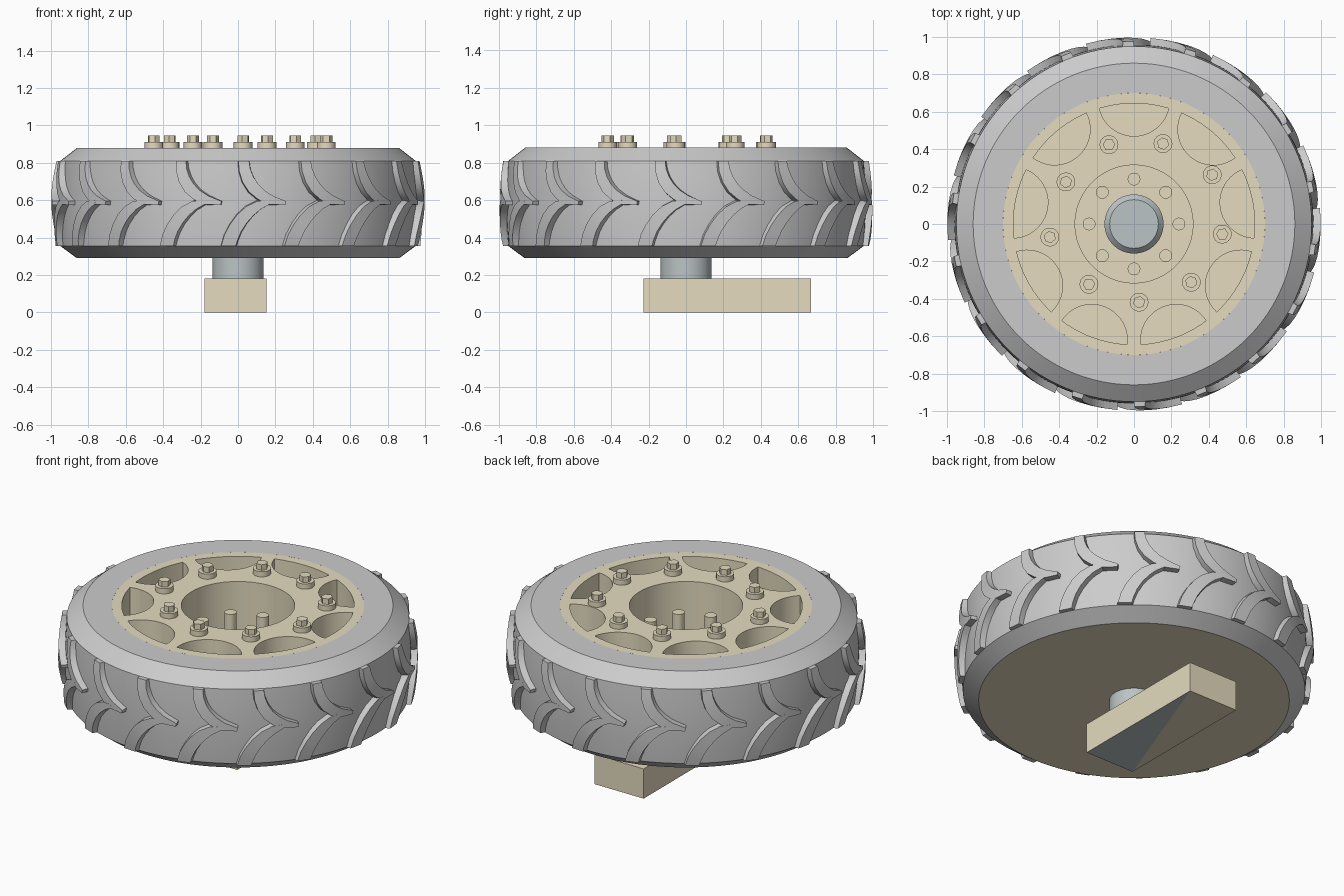
import bpy, bmesh
from math import sin, cos, pi, radians, acos, atan2, hypot

if "Cube" in bpy.data.objects:
    bpy.data.objects.remove(bpy.data.objects["Cube"])


def material(name, rgb):
    m = bpy.data.materials.new(name)
    m.diffuse_color = (*rgb, 1)
    m.use_nodes = True
    m.node_tree.nodes["Principled BSDF"].inputs["Base Color"].default_value = m.diffuse_color
    return m


TAN = material("tan_metal", (0.78, 0.71, 0.52))
STEEL = material("blue_grey_steel", (0.5, 0.55, 0.56))


def finish(bm, name, mats=(), smooth=True):
    bmesh.ops.remove_doubles(bm, verts=bm.verts, dist=1e-5)
    bmesh.ops.recalc_face_normals(bm, faces=bm.faces)
    me = bpy.data.meshes.new(name)
    bm.to_mesh(me)
    bm.free()
    ob = bpy.data.objects.new(name, me)
    bpy.context.collection.objects.link(ob)
    for m in mats:
        me.materials.append(m)
    if smooth:
        smooth_object(ob)
    return ob


def smooth_object(ob):
    bpy.ops.object.select_all(action='DESELECT')
    ob.select_set(True)
    bpy.context.view_layer.objects.active = ob
    bpy.ops.object.shade_smooth_by_angle(angle=radians(25))


def add_lathe(bm, profile, seg, at=(0, 0), turn=0.0, closed=False):
    """Revolve (radius, z) points around a vertical axis."""
    rings = []
    for i in range(seg):
        a = turn + 2 * pi * i / seg
        rings.append([bm.verts.new((at[0] + r * cos(a), at[1] + r * sin(a), z)) for r, z in profile])
    n = len(profile)
    for i in range(seg):
        p, q = rings[i], rings[(i + 1) % seg]
        for j in range(n if closed else n - 1):
            k = (j + 1) % n
            if profile[j][0] == 0:
                bm.faces.new((p[j], q[k], p[k]))
            elif profile[k][0] == 0:
                bm.faces.new((p[j], q[j], p[k]))
            else:
                bm.faces.new((p[j], q[j], q[k], p[k]))


# Tyre carcass: bevelled shoulders and a slightly crowned face
bm = bmesh.new()
add_lathe(bm, [(0.70, 0.88), (0.86, 0.88), (0.95, 0.81), (0.958, 0.70), (0.96, 0.58),
               (0.958, 0.46), (0.95, 0.355), (0.862, 0.29), (0.70, 0.31)], 128, closed=True)
finish(bm, "tyre")


# Tread lugs: curved bars, (degrees, z, half width) along the centre line
def add_lug(bm, path, offset):
    sections = []
    for i, (a, z, w) in enumerate(path):
        a0, z0, _ = path[max(i - 1, 0)]
        a1, z1, _ = path[min(i + 1, len(path) - 1)]
        dx, dz = radians(a1 - a0), z1 - z0
        if i == 0:
            dx = 0
        ln = hypot(dx, dz)
        nx, nz = -dz / ln, dx / ln
        top = 0.998 - 0.4 * (z - 0.58) ** 2
        ring = []
        for s, r in ((-1, 0.94), (-0.85, top), (0.85, top), (1, 0.94)):
            ang = radians(a + offset) + nx * w * s
            ring.append(bm.verts.new((r * sin(ang), -r * cos(ang), z + nz * w * s)))
        sections.append(ring)
    for p, q in zip(sections, sections[1:]):
        for j in range(4):
            k = (j + 1) % 4
            bm.faces.new((p[j], p[k], q[k], q[j]))
    bm.faces.new(sections[0])
    bm.faces.new(sections[-1][::-1])


UPPER = [(0, 0.81, 0.034), (0.3, 0.76, 0.036), (1.3, 0.71, 0.038), (3.0, 0.665, 0.038),
         (5.4, 0.628, 0.035), (8.6, 0.600, 0.028), (13, 0.584, 0.012)]
LOWER = [(0, 0.355, 0.047), (0.8, 0.40, 0.045), (2.2, 0.45, 0.042), (4.2, 0.50, 0.040),
         (6.6, 0.542, 0.036), (9.4, 0.573, 0.028), (13, 0.592, 0.012)]
for name, path, start in (("upper_tread_lugs", UPPER, 1.8), ("lower_tread_lugs", LOWER, -3)):
    bm = bmesh.new()
    for i in range(18):
        add_lug(bm, path, start + 20 * i)
    finish(bm, name)

# Wheel body with the deep central well; its bottom closes the tyre
bm = bmesh.new()
add_lathe(bm, [(0, 0.29), (0.861, 0.29), (0.70, 0.312), (0.70, 0.66), (0.315, 0.66),
               (0.315, 0.45), (0, 0.45)], 96)
finish(bm, "wheel_body", [TAN])

# Wheel face plate: outline, bore and nine scalloped pockets
cu = bpy.data.curves.new("wheel_face", 'CURVE')
cu.dimensions, cu.fill_mode, cu.extrude = '2D', 'BOTH', 0.115


def outline(points):
    s = cu.splines.new('POLY')
    s.points.add(len(points) - 1)
    for p, (x, y) in zip(s.points, points):
        p.co = (x, y, 0, 1)
    s.use_cyclic_u = True


for r in (0.70, 0.315):
    outline([(r * cos(2 * pi * i / 96), r * sin(2 * pi * i / 96)) for i in range(96)])
RO, RC, RS = 0.645, 0.66, 0.19
half = acos((RO**2 + RC**2 - RS**2) / (2 * RO * RC))
t0 = atan2(RO * sin(half), RO * cos(half) - RC)
shape = [(RO * cos(half * (i / 5 - 1)), RO * sin(half * (i / 5 - 1))) for i in range(11)]
for i in range(1, 20):
    t = t0 + (2 * pi - 2 * t0) * i / 20
    shape.append((RC + RS * cos(t), RS * sin(t)))
for k in range(9):
    c, s = cos(radians(90 + 40 * k)), sin(radians(90 + 40 * k))
    outline([(x * c - y * s, x * s + y * c) for x, y in shape])
face = bpy.data.objects.new("wheel_face", cu)
face.location.z = 0.765
bpy.context.collection.objects.link(face)
cu.materials.append(TAN)
bpy.ops.object.select_all(action='DESELECT')
face.select_set(True)
bpy.context.view_layer.objects.active = face
bpy.ops.object.convert(target='MESH')
smooth_object(bpy.context.view_layer.objects.active)

# Hex bolts on round washers
BOLTS = [(-.134, .424), (.155, .43), (.418, .263), (.472, -.054), (.306, -.311),
         (.027, -.418), (-.241, -.322), (-.45, -.07), (-.364, .225)]
bm = bmesh.new()
for i, at in enumerate(BOLTS):
    add_lathe(bm, [(0, 0.875), (0.05, 0.875), (0.05, 0.912), (0, 0.912)], 24, at)
    add_lathe(bm, [(0, 0.911), (0.033, 0.911), (0.033, 0.946), (0, 0.946)], 6, at, 0.7 * i)
finish(bm, "wheel_bolts", [TAN])

# Studs standing in the central well
bm = bmesh.new()
for i in range(8):
    a = pi / 4 * i
    add_lathe(bm, [(0, 0.44), (0.034, 0.44), (0.034, 0.73), (0, 0.73)], 20,
              (0.24 * cos(a), 0.24 * sin(a)))
finish(bm, "hub_studs", [TAN])

# Axle shaft with a bevelled hub cap inside the well
bm = bmesh.new()
add_lathe(bm, [(0, 0.17), (0.137, 0.17), (0.137, 0.44), (0.158, 0.44), (0.158, 0.50),
               (0.13, 0.53), (0, 0.53)], 48)
finish(bm, "axle_shaft", [STEEL])

# Mounting arm: box whose underside is split into two coloured triangles
bm = bmesh.new()
x0, x1, y0, y1 = -0.18, 0.153, -0.226, 0.667
b = [bm.verts.new((x, y, 0)) for x, y in ((x0, y0), (x1, y0), (x1, y1), (x0, y1))]
t = [bm.verts.new((v.co.x, v.co.y, 0.182)) for v in b]
bm.faces.new(t)
for i in range(4):
    j = (i + 1) % 4
    bm.faces.new((b[i], b[j], t[j], t[i]))
bm.faces.new((b[0], b[2], b[1])).material_index = 1
bm.faces.new((b[0], b[3], b[2]))
finish(bm, "mounting_arm", [TAN, STEEL], smooth=False)
